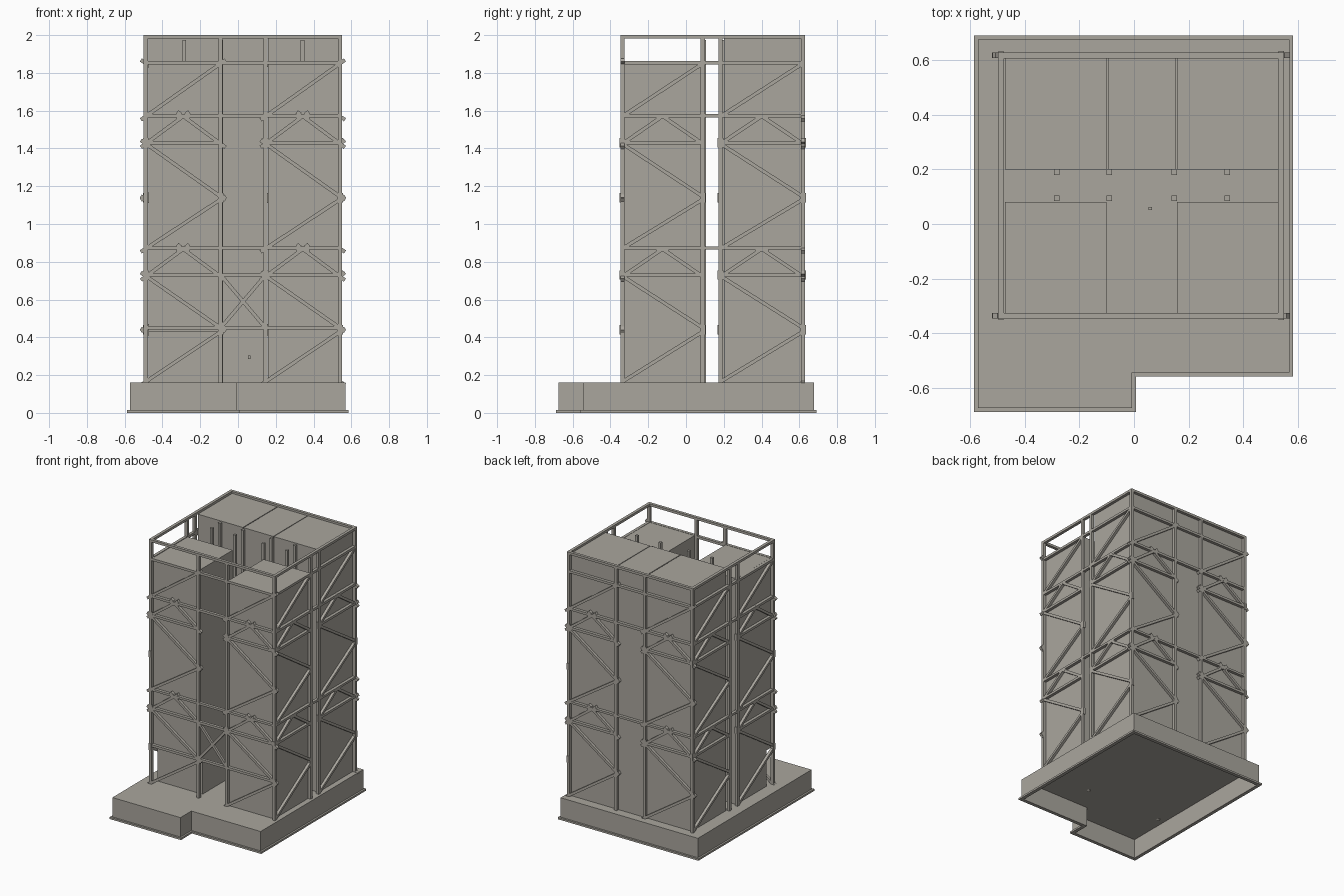
import bpy, bmesh, math
from mathutils import Vector, Matrix

if "Cube" in bpy.data.objects:
    bpy.data.objects.remove(bpy.data.objects["Cube"])

steel = bpy.data.materials.new("warm_grey")
steel.diffuse_color = (0.40, 0.38, 0.34, 1)
steel.use_nodes = True
steel.node_tree.nodes["Principled BSDF"].inputs["Base Color"].default_value = steel.diffuse_color


def finish(name, bm):
    bmesh.ops.recalc_face_normals(bm, faces=bm.faces[:])
    me = bpy.data.meshes.new(name)
    bm.to_mesh(me)
    bm.free()
    me.materials.append(steel)
    ob = bpy.data.objects.new(name, me)
    bpy.context.collection.objects.link(ob)
    return ob


def box(bm, lo, hi):
    lo, hi = Vector(lo), Vector(hi)
    m = Matrix.Translation((lo + hi) / 2) @ Matrix.Diagonal((*(hi - lo), 1))
    bmesh.ops.create_cube(bm, size=1, matrix=m)


def bar(bm, p, q, n, w, d):
    """Rectangular bar from p to q: w wide in the wall plane, d deep along n."""
    t = (q - p).normalized()
    s = n.cross(t)
    c = (p + q) / 2
    m = Matrix((t, s, n)).transposed().to_4x4()
    m = Matrix.Translation(c) @ m @ Matrix.Diagonal(((q - p).length, w, d, 1))
    bmesh.ops.create_cube(bm, size=1, matrix=m)


# Base: open-bottomed shell with a notched corner and a small foot flange
def outline(o):
    return [(-0.573 - o, -0.675 - o), (-0.007 + o, -0.675 - o), (-0.007 + o, -0.545 - o),
            (0.57 + o, -0.545 - o), (0.57 + o, 0.677 + o), (-0.573 - o, 0.677 + o)]


def wall_ring(bm, outer, inner, z0, z1):
    loops = [[bm.verts.new((x, y, z)) for x, y in pts]
             for pts, z in ((outer, z0), (outer, z1), (inner, z1), (inner, z0))]
    for k in range(4):
        a, b = loops[k], loops[(k + 1) % 4]
        for i in range(6):
            j = (i + 1) % 6
            bm.faces.new((a[i], a[j], b[j], b[i]))


bm = bmesh.new()
wall_ring(bm, outline(0), outline(-0.012), 0, 0.148)
finish("base_wall", bm)

bm = bmesh.new()
top = bm.faces.new([bm.verts.new((x, y, 0.148)) for x, y in outline(0)])
ext = bmesh.ops.extrude_face_region(bm, geom=[top])["geom"]
bmesh.ops.translate(bm, vec=(0, 0, 0.012), verts=[v for v in ext if isinstance(v, bmesh.types.BMVert)])
finish("base_deck", bm)

bm = bmesh.new()
wall_ring(bm, outline(0.014), outline(-0.012), 0, 0.014)
finish("base_flange", bm)

# Enclosed modules: three tall ones at the back, two lower ones at the front
for name, x0, x1 in (("left", -0.474, -0.10), ("middle", -0.094, 0.153), ("right", 0.158, 0.529)):
    bm = bmesh.new()
    box(bm, (x0, 0.20, 0.16), (x1, 0.608, 1.985))
    finish("back_module_" + name, bm)

bm = bmesh.new()
box(bm, (-0.474, -0.326, 0.43), (-0.10, 0.08, 1.86))
box(bm, (-0.474, -0.28, 0.16), (-0.10, 0.08, 0.43))
finish("front_module_left", bm)
bm = bmesh.new()
box(bm, (0.158, -0.326, 0.16), (0.529, 0.08, 1.86))
finish("front_module_right", bm)

# Braced outer walls: (name, outward normal, plane offset, bays, over-run of braces)
walls = [
    ("front", Vector((0, -1, 0)), 0.337, ((-0.488, -0.092), (0.146, 0.540)), 0.032),
    ("right", Vector((1, 0, 0)), 0.540, ((-0.337, 0.089), (0.183, 0.619)), 0.0),
    ("back", Vector((0, 1, 0)), 0.619, ((-0.540, -0.146), (0.092, 0.488)), 0.032),
    ("left", Vector((-1, 0, 0)), 0.488, ((-0.619, -0.183), (-0.089, 0.337)), 0.0),
]
W = 0.022
Z = Vector((0, 0, 1))

for name, n, off, bays, over in walls:
    side = Z.cross(n)

    def P(u, z):
        return n * off + side * u + Z * z

    posts, beams, braces, clips = (bmesh.new() for _ in range(4))
    left, right = bays[0][0], bays[1][1]

    # Uprights
    for u in (*bays[0], *bays[1]):
        bar(posts, P(u, 0.16), P(u, 2.0), n, W, W)

    # Long rails across the whole wall
    for z, h in ((1.991, 0.018), (1.853, 0.018), (1.573, 0.018), (0.872, 0.016)):
        bar(beams, P(left, z), P(right, z), n, h, W)

    def brace(u0, z0, u1, z1):
        p, q = P(u0, z0), P(u1, z1)
        t = (q - p).normalized()
        bar(braces, p, q, n, 0.019, 0.02)
        if over:
            for e, d in ((p, -t), (q, t)):
                bar(clips, e + d * 0.008, e + d * over, n, 0.02, 0.021)

    for u0, u1 in bays:
        mid = (u0 + u1) / 2
        for z in (1.43, 0.73):
            bar(beams, P(u0, z), P(u1, z), n, 0.018, W)
        # Single diagonals
        for za, zb in ((1.57, 1.85), (1.425, 1.145), (0.87, 1.13), (0.725, 0.45), (0.165, 0.43)):
            brace(u0, za, u1, zb)
        # Roof-shaped braces under the floor rails, with gusset at the apex
        for zt, zb in ((1.575, 1.425), (0.872, 0.722)):
            brace(u0, zb, mid + 0.006, zt)
            brace(u1, zb, mid - 0.006, zt)
            bar(clips, P(mid - 0.035, zt - 0.006), P(mid + 0.035, zt - 0.006), n, 0.026, 0.021)
        # Node plates on the uprights
        for u, z in ((u0, 1.43), (u0, 0.73), (u1, 1.138), (u1, 0.44)):
            bar(clips, P(u, z - 0.025), P(u, z + 0.025), n, 0.03, 0.019)

    # Cross brace in the middle of the front wall
    if name == "front":
        a, b = bays[0][1], bays[1][0]
        bar(beams, P(a, 0.73), P(b, 0.73), n, 0.018, W)
        bar(beams, P(left, 0.45), P(right, 0.45), n, 0.018, W)
        bar(braces, P(a, 0.45), P(b, 0.73), n, 0.019, 0.02)
        bar(braces, P(a, 0.73), P(b, 0.45), n, 0.019, 0.018)

    finish(name + "_posts", posts)
    finish(name + "_rails", beams)
    finish(name + "_braces", braces)
    finish(name + "_clips", clips)

# Slim posts lining the aisle between front and back modules
bm = bmesh.new()
for x in (-0.284, -0.09, 0.147, 0.342):
    for y in (0.095, 0.19):
        box(bm, (x - 0.01, y - 0.01, 0.16), (x + 0.01, y + 0.01, 1.975))
finish("aisle_posts", bm)

# Small fitting in the front opening
bm = bmesh.new()
box(bm, (0.053, 0.052, 0.285), (0.066, 0.062, 0.305))
finish("small_fitting", bm)
